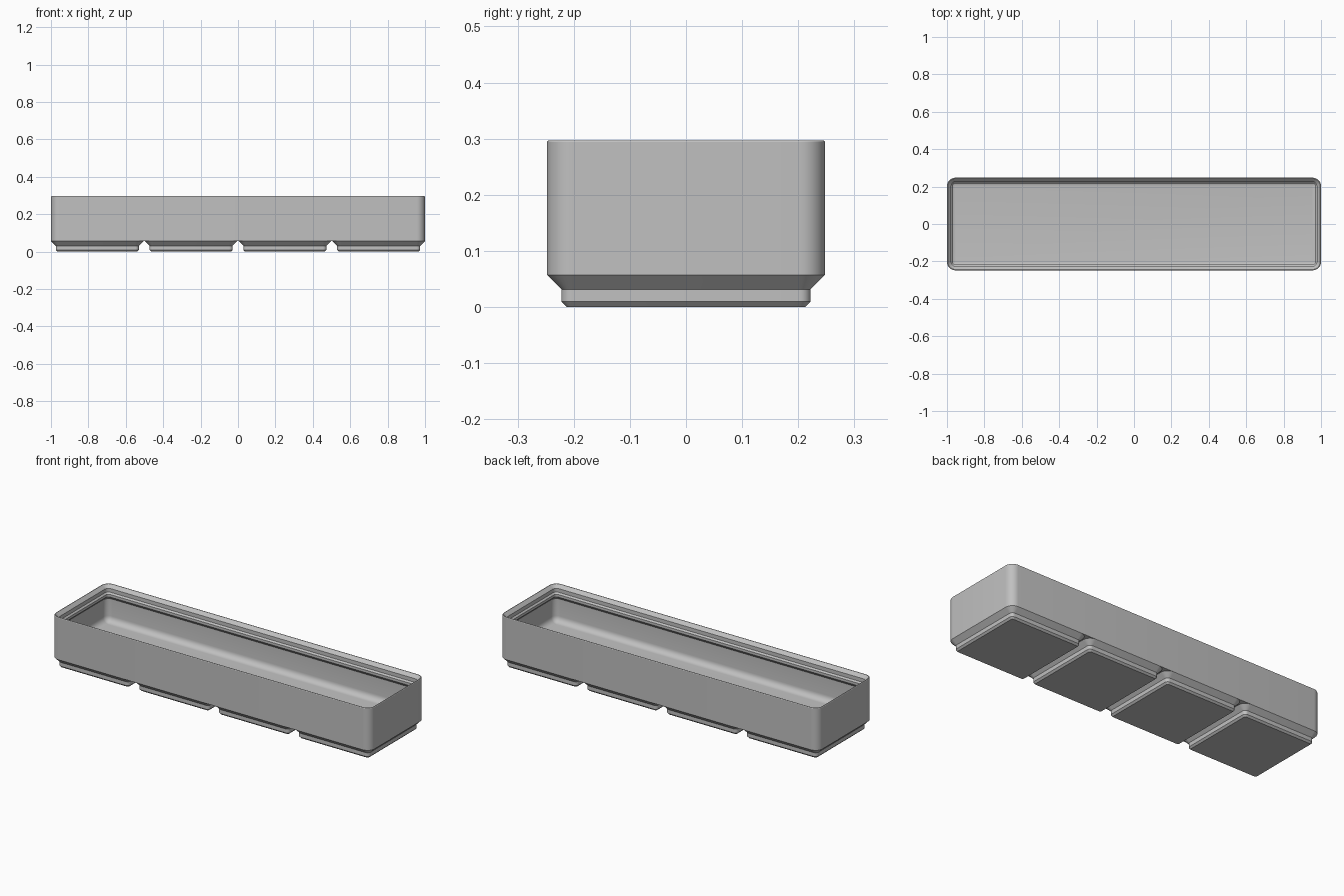
import bpy, bmesh, math

cube = bpy.data.objects.get("Cube")
if cube:
    bpy.data.objects.remove(cube, do_unlink=True)

HALF_X, HALF_Y = 1.0, 0.2478   # outer half sizes of the tray
CORNER = 0.0448                # outer corner radius
BASE_Z, TOP_Z = 0.0573, 0.297
WALL = 0.0113
FLOOR_Z, FILLET = 0.085, 0.0335
PITCH = 0.5015                 # spacing of the feet

grey = bpy.data.materials.new("plain grey")
grey.use_nodes = True
grey.diffuse_color = (0.53, 0.53, 0.53, 1)
grey.node_tree.nodes["Principled BSDF"].inputs["Base Color"].default_value = grey.diffuse_color


def rounded_ring(bm, hx, hy, inset, z, segments=8):
    """Rounded rectangle of vertices, offset inwards from the outer outline."""
    r = max(CORNER - inset, 0.001)
    cx, cy = hx - inset - r, hy - inset - r
    ring = []
    for i, (sx, sy) in enumerate([(1, 1), (-1, 1), (-1, -1), (1, -1)]):
        for s in range(segments + 1):
            a = (i + s / segments) * math.pi / 2
            ring.append(bm.verts.new((sx * cx + r * math.cos(a), sy * cy + r * math.sin(a), z)))
    return ring


def loft(name, hx, hy, profile, cap_end, x=0.0):
    """Skin a list of (inset, height) rings and cap the first, optionally the last."""
    bm = bmesh.new()
    rings = [rounded_ring(bm, hx, hy, inset, z) for inset, z in profile]
    for a, b in zip(rings, rings[1:]):
        for i in range(len(a)):
            j = (i + 1) % len(a)
            bm.faces.new((a[i], a[j], b[j], b[i]))
    bm.faces.new(rings[0][::-1])
    if cap_end:
        bm.faces.new(rings[-1])
    mesh = bpy.data.meshes.new(name)
    bm.to_mesh(mesh)
    bm.free()
    mesh.materials.append(grey)
    obj = bpy.data.objects.new(name, mesh)
    obj.location.x = x
    bpy.context.collection.objects.link(obj)
    bpy.ops.object.select_all(action='DESELECT')
    obj.select_set(True)
    bpy.context.view_layer.objects.active = obj
    bpy.ops.object.shade_smooth_by_angle(angle=math.radians(30))
    return obj


# Tray: outer wall, stepped stacking lip, inner wall, floor fillet and floor
tray = [
    (0, BASE_Z), (0, TOP_Z - 0.003), (0.002, TOP_Z), (0.005, TOP_Z),
    (0.0227, 0.279), (0.0227, 0.258),
    (0.031, 0.2495), (0.031, 0.235),
    (WALL, 0.2155),
]
for k in range(7):
    a = k / 6 * math.pi / 2
    tray.append((WALL + FILLET * (1 - math.cos(a)), FLOOR_Z + FILLET * (1 - math.sin(a))))
loft("tray", HALF_X, HALF_Y, tray, True)

# Four stepped feet under the tray
foot = [(0.0352, 0), (0.0257, 0.0096), (0.0257, 0.0316), (0, BASE_Z)]
for n in range(4):
    loft(f"foot_{n + 1}", HALF_Y, HALF_Y, foot, False, (n - 1.5) * PITCH)
